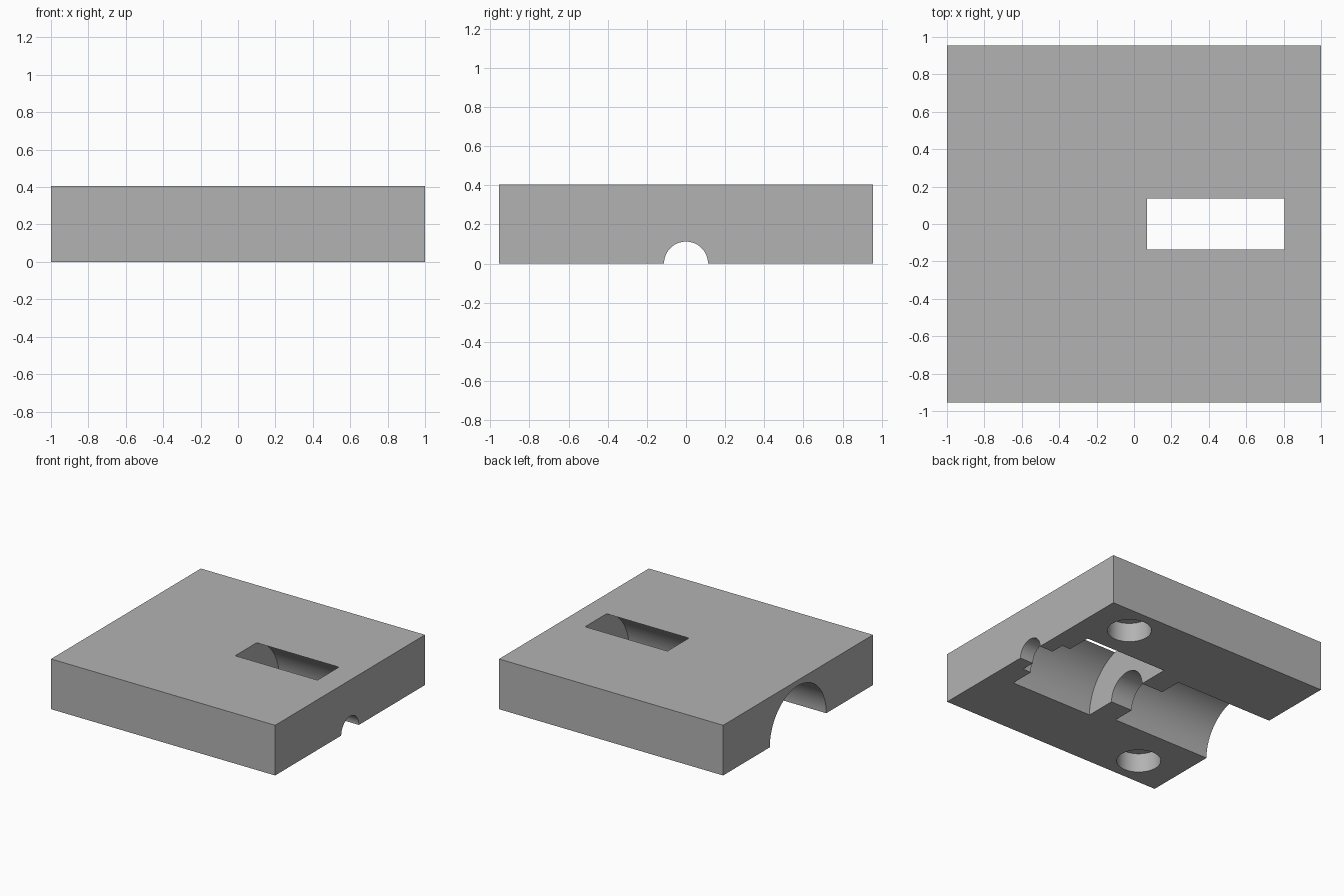
import bpy
import bmesh
from math import pi, radians
from mathutils import Matrix, Vector

if "Cube" in bpy.data.objects:
    bpy.data.objects.remove(bpy.data.objects["Cube"])

LENGTH, WIDTH, HEIGHT = 2.0, 1.91, 0.405
SEGMENTS = 96

grey = bpy.data.materials.new("plain grey")
grey.use_nodes = True
GREY = (0.45, 0.45, 0.45, 1)
grey.diffuse_color = GREY
grey.node_tree.nodes["Principled BSDF"].inputs["Base Color"].default_value = GREY


def make_object(name, bm):
    bmesh.ops.recalc_face_normals(bm, faces=bm.faces)
    mesh = bpy.data.meshes.new(name)
    bm.to_mesh(mesh)
    bm.free()
    mesh.materials.append(grey)
    obj = bpy.data.objects.new(name, mesh)
    bpy.context.collection.objects.link(obj)
    return obj


def cut(target, cutter):
    cutter.hide_render = True
    mod = target.modifiers.new(cutter.name, 'BOOLEAN')
    mod.operation = 'DIFFERENCE'
    mod.solver = 'EXACT'
    mod.object = cutter
    bpy.context.view_layer.objects.active = target
    bpy.ops.object.modifier_apply(modifier=mod.name)
    bpy.data.objects.remove(cutter)


# Rectangular block
bm = bmesh.new()
bmesh.ops.create_cube(bm, size=1)
bmesh.ops.scale(bm, vec=(LENGTH, WIDTH, HEIGHT), verts=bm.verts)
bmesh.ops.translate(bm, vec=(0, 0, HEIGHT / 2), verts=bm.verts)
block = make_object("block", bm)

# Stepped half-round channel along the underside: (start, end, radius);
# the widest chamber breaks through the top as a slot
steps = [(-1.1, -0.125, 0.36), (-0.125, 0.07, 0.175), (0.07, 0.805, 0.4275),
         (0.805, 0.88, 0.225), (0.88, 1.1, 0.1125)]
profile = [(steps[0][0], 0)]
for start, end, radius in steps:
    profile += [(start, radius), (end, radius)]
profile.append((steps[-1][1], 0))

bm = bmesh.new()
verts = [bm.verts.new((x, r, 0)) for x, r in profile]
edges = [bm.edges.new(pair) for pair in zip(verts, verts[1:])]
bmesh.ops.spin(bm, geom=verts + edges, cent=Vector(), axis=(1, 0, 0),
               angle=2 * pi, steps=SEGMENTS)
bmesh.ops.remove_doubles(bm, verts=bm.verts, dist=0.0001)
cut(block, make_object("channel_cutter", bm))

# Two blind round sockets in opposite corners of the underside
SOCKET_RADIUS, SOCKET_DEPTH = 0.163, 0.155
for side in (1, -1):
    bm = bmesh.new()
    bmesh.ops.create_cone(bm, cap_ends=True, segments=SEGMENTS,
                          radius1=SOCKET_RADIUS, radius2=SOCKET_RADIUS,
                          depth=2 * SOCKET_DEPTH,
                          matrix=Matrix.Translation((0.645 * side, 0.715 * side, 0)))
    cut(block, make_object("socket_cutter", bm))

# Smooth bores, crisp edges
bpy.ops.object.select_all(action='DESELECT')
block.select_set(True)
bpy.context.view_layer.objects.active = block
bpy.ops.object.shade_smooth_by_angle(angle=radians(25))
